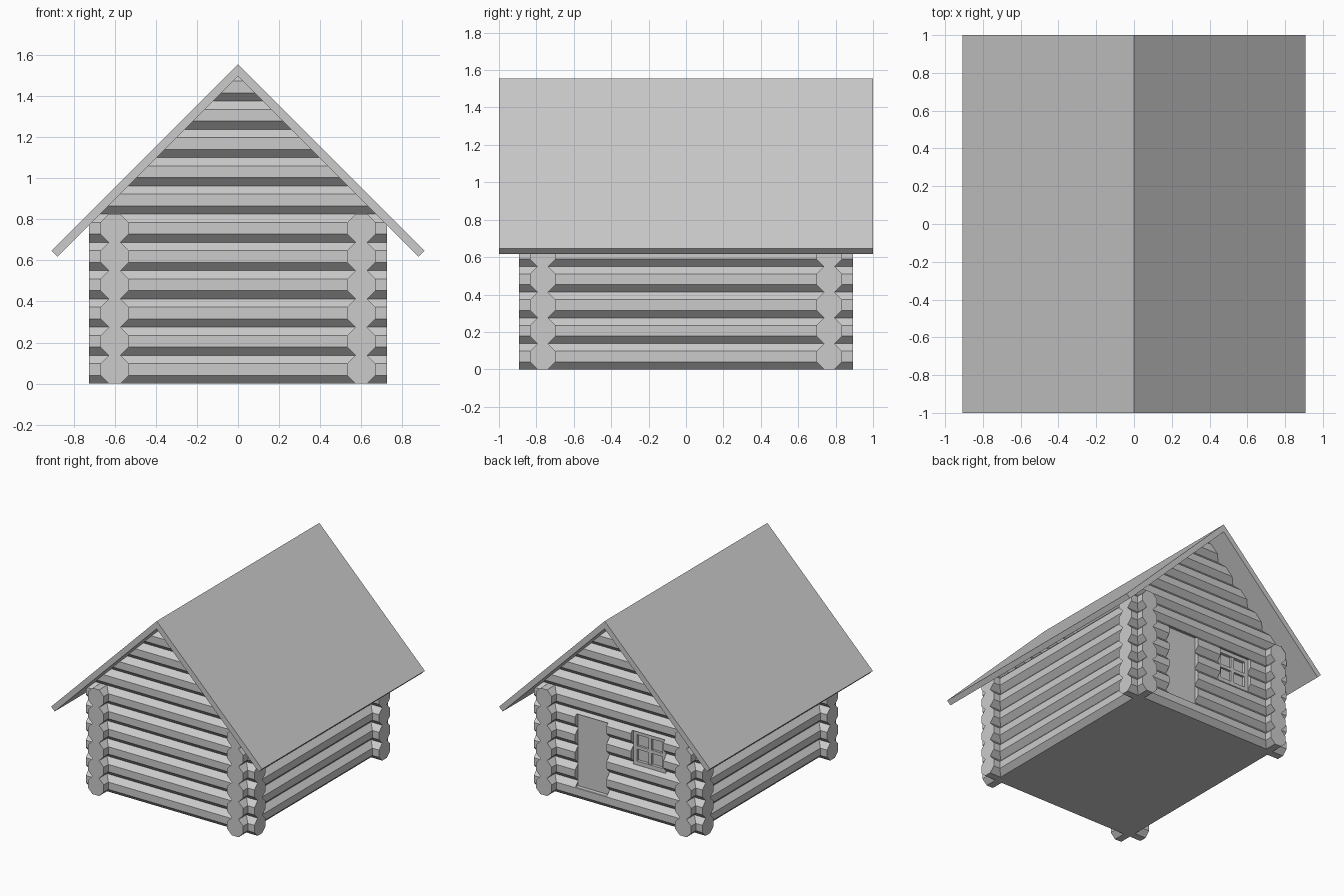
import bpy, bmesh
from math import cos, sin, pi
from mathutils import Vector

if "Cube" in bpy.data.objects:
    bpy.data.objects.remove(bpy.data.objects["Cube"])

H = 0.1375            # log height and row spacing
WX, WY = 0.60, 0.766  # wall centre lines
END = 0.126           # log overhang past the corners
APEX = 1.555          # roof ridge height


def finish(name, bm):
    bmesh.ops.recalc_face_normals(bm, faces=bm.faces[:])
    me = bpy.data.meshes.new(name)
    bm.to_mesh(me)
    bm.free()
    ob = bpy.data.objects.new(name, me)
    bpy.context.collection.objects.link(ob)
    return ob


def extrude_profile(bm, points, vec):
    face = bm.faces.new([bm.verts.new(p) for p in points])
    ext = bmesh.ops.extrude_face_region(bm, geom=[face])
    moved = [g for g in ext["geom"] if isinstance(g, bmesh.types.BMVert)]
    bmesh.ops.translate(bm, verts=moved, vec=vec)
    # the extrusion may keep or drop the start cap, so close any gap
    bmesh.ops.holes_fill(bm, edges=[e for e in bm.edges if e.is_boundary], sides=0)


def log(name, axis, half, offset, row, clip=False):
    """Octagonal log running along x or y, optionally cut to the roof slopes."""
    bm = bmesh.new()
    r = H / 2 / cos(pi / 8)
    pts = []
    for i in range(8):
        a = pi / 8 + i * pi / 4
        u, z = offset + r * cos(a), (row + 0.5) * H + r * sin(a)
        pts.append((-half, u, z) if axis == "x" else (u, -half, z))
    extrude_profile(bm, pts, (2 * half, 0, 0) if axis == "x" else (0, 2 * half, 0))
    if clip:
        for s in (-1, 1):
            bmesh.ops.bisect_plane(bm, geom=bm.verts[:] + bm.edges[:] + bm.faces[:],
                                   plane_co=(0, 0, APEX - 0.055), plane_no=(s, 0, 1),
                                   clear_outer=True)
            bmesh.ops.holes_fill(bm, edges=[e for e in bm.edges if e.is_boundary], sides=0)
    return finish(name, bm)


def box(name, x0, x1, y0, y1, z0, z1):
    bm = bmesh.new()
    bmesh.ops.create_cube(bm, size=1)
    for v in bm.verts:
        v.co = Vector(((x0 + x1) / 2 + v.co.x * (x1 - x0),
                       (y0 + y1) / 2 + v.co.y * (y1 - y0),
                       (z0 + z1) / 2 + v.co.z * (z1 - z0)))
    return finish(name, bm)


# Openings in the back wall: x0, x1, z0, z1
DOOR = (0.10, 0.37, 0.10, 0.665)
WIN = (-0.39, -0.11, 0.40, 0.665)
cutters = []
for label, (x0, x1, z0, z1), depth in (("door", DOOR, 0.797), ("window", WIN, 0.775)):
    c = box(label + "_cutter", x0, x1, depth, 1.0, z0, z1)
    c.hide_render = True
    c.display_type = "WIRE"
    cutters.append(c)

# Log walls, six rows on every side
for row in range(6):
    log("front_wall_log", "x", WX + END, -WY, row)
    back = log("back_wall_log", "x", WX + END, WY, row)
    if row < 5:
        for c in cutters:
            m = back.modifiers.new("opening", "BOOLEAN")
            m.operation = "DIFFERENCE"
            m.solver = "EXACT"
            m.object = c
    for s in (-1, 1):
        log("side_wall_log", "y", WY + END, s * WX, row)

# Gable logs cut to the roof slope
for row in range(6, 11):
    for s in (-1, 1):
        log("gable_log", "x", 0.9, s * WY, row, clip=True)

# Roof: one chevron profile along y
bm = bmesh.new()
ex, t = 0.908, 0.03
profile = [(0, APEX), (ex, APEX - ex), (ex - t, APEX - ex - t), (0, APEX - 2 * t),
           (t - ex, APEX - ex - t), (-ex, APEX - ex)]
extrude_profile(bm, [(x, -1, z) for x, z in profile], (0, 2, 0))
finish("roof", bm)

# Floor
box("floor", -WX, WX, -WY, WY, 0, 0.03)

# Door panel set into its opening
box("door", DOOR[0], DOOR[1], 0.76, 0.80, DOOR[2], DOOR[3])

# Window: glass, outer frame and crossing bars
x0, x1, z0, z1 = WIN
box("window_glass", x0, x1, 0.75, 0.782, z0, z1)
w, cx, cz = 0.03, (x0 + x1) / 2, (z0 + z1) / 2
for x in (x0, x1 - w):
    box("window_frame_side", x, x + w, 0.77, 0.805, z0, z1)
for z in (z0, z1 - w):
    box("window_frame_rail", x0 + w, x1 - w, 0.77, 0.805, z, z + w)
box("window_bar_upright", cx - 0.013, cx + 0.013, 0.77, 0.80, z0 + w, z1 - w)
box("window_bar_cross", x0 + w, x1 - w, 0.77, 0.80, cz - 0.013, cz + 0.013)
